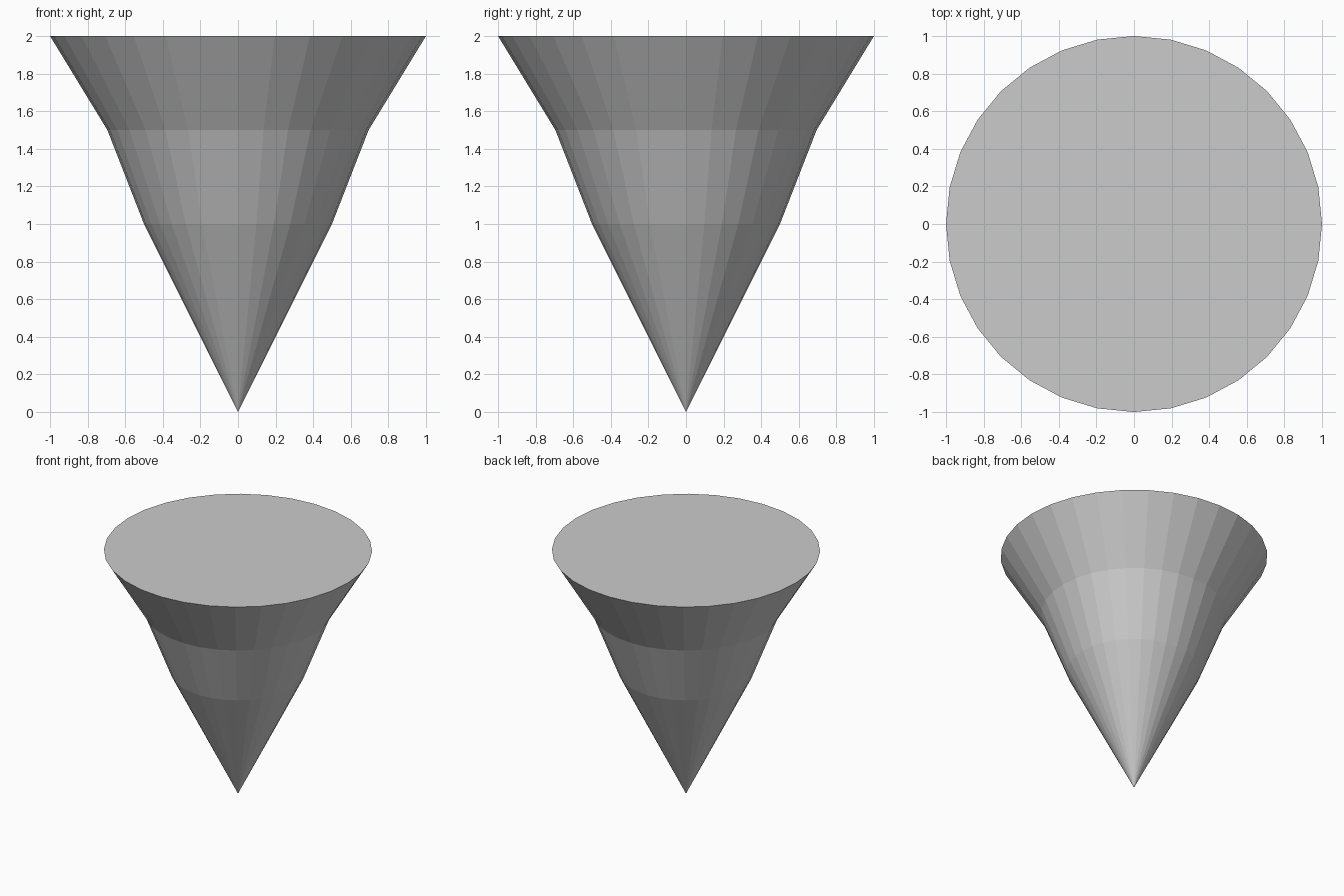
import bpy, bmesh
from math import sin, cos, tau

if "Cube" in bpy.data.objects:
    bpy.data.objects.remove(bpy.data.objects["Cube"])

SIDES = 32
# Profile as (radius, height) above the pointed tip
PROFILE = [(0.5, 1.0), (0.695, 1.5), (1.0, 2.0)]

bm = bmesh.new()

# Pointed tip and the rings above it
tip = bm.verts.new((0, 0, 0))
rings = [[bm.verts.new((r * cos(tau * i / SIDES), r * sin(tau * i / SIDES), z))
          for i in range(SIDES)] for r, z in PROFILE]

# Flat-faced flared walls
for i in range(SIDES):
    j = (i + 1) % SIDES
    bm.faces.new((tip, rings[0][j], rings[0][i]))
    for low, high in zip(rings, rings[1:]):
        bm.faces.new((low[i], low[j], high[j], high[i]))

# Flat top
bm.faces.new(rings[-1])
bmesh.ops.recalc_face_normals(bm, faces=bm.faces[:])

mesh = bpy.data.meshes.new("flared_cone")
bm.to_mesh(mesh)
bm.free()
bpy.context.collection.objects.link(bpy.data.objects.new("flared_cone", mesh))
